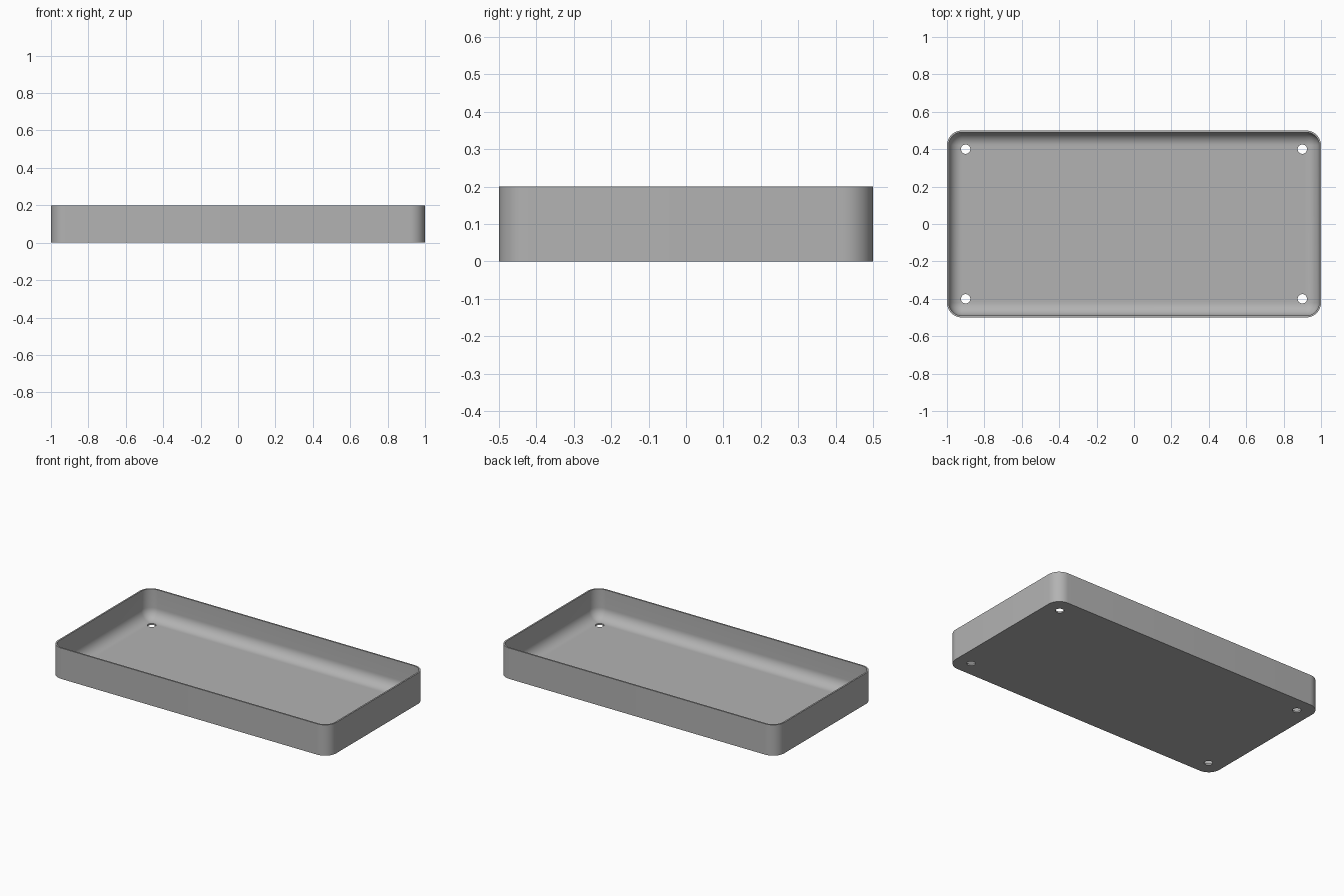
import bpy, bmesh
from math import sin, cos, pi

cube = bpy.data.objects.get("Cube")
if cube:
    bpy.data.objects.remove(cube, do_unlink=True)

HALF_X, HALF_Y, HEIGHT = 1.0, 0.5, 0.2
CORNER, WALL, FLOOR = 0.08, 0.01, 0.01
STEPS = 12

grey = bpy.data.materials.new("grey")
grey.use_nodes = True
colour = (0.45, 0.45, 0.45, 1)
grey.diffuse_color = colour
grey.node_tree.nodes["Principled BSDF"].inputs["Base Color"].default_value = colour


def rounded_ring(bm, inset, z):
    """Rounded rectangle of vertices, drawn in from the outer wall."""
    r = CORNER - inset
    cx, cy = HALF_X - CORNER, HALF_Y - CORNER
    ring = []
    for quarter, (sx, sy) in enumerate([(1, 1), (-1, 1), (-1, -1), (1, -1)]):
        for i in range(STEPS + 1):
            a = (quarter + i / STEPS) * pi / 2
            ring.append(bm.verts.new((sx * cx + r * cos(a), sy * cy + r * sin(a), z)))
    return ring


# Tray shell: outer wall, rim, inner wall and a rounded inside floor edge
fillet = CORNER - WALL
profile = [(0, 0), (0, HEIGHT), (WALL, HEIGHT)]
for i in range(STEPS + 1):
    a = i / STEPS * pi / 2
    profile.append((WALL + fillet * (1 - cos(a)), FLOOR + fillet * (1 - sin(a))))

bm = bmesh.new()
rings = [rounded_ring(bm, inset, z) for inset, z in profile]
for low, high in zip(rings, rings[1:]):
    for i in range(len(low)):
        j = (i + 1) % len(low)
        bm.faces.new((low[i], low[j], high[j], high[i]))
bm.faces.new(list(reversed(rings[0])))
bm.faces.new(rings[-1])
bmesh.ops.remove_doubles(bm, verts=bm.verts, dist=0.0001)
bmesh.ops.recalc_face_normals(bm, faces=bm.faces)
mesh = bpy.data.meshes.new("tray")
bm.to_mesh(mesh)
bm.free()
mesh.materials.append(grey)
tray = bpy.data.objects.new("tray", mesh)
bpy.context.collection.objects.link(tray)

# Four screw holes through the floor
for sx in (-1, 1):
    for sy in (-1, 1):
        bpy.ops.mesh.primitive_cylinder_add(
            vertices=32, radius=0.025, depth=0.2, location=(sx * 0.9, sy * 0.4, 0))
        cutter = bpy.context.object
        cutter.name = "hole_cutter"
        cutter.data.materials.append(grey)
        cut = tray.modifiers.new("hole", 'BOOLEAN')
        cut.operation = 'DIFFERENCE'
        cut.solver = 'EXACT'
        cut.object = cutter
        bpy.context.view_layer.objects.active = tray
        bpy.ops.object.modifier_apply(modifier=cut.name)
        bpy.data.objects.remove(cutter, do_unlink=True)

bpy.ops.object.select_all(action='DESELECT')
tray.select_set(True)
bpy.context.view_layer.objects.active = tray
bpy.ops.object.shade_smooth_by_angle(angle=pi / 6)
